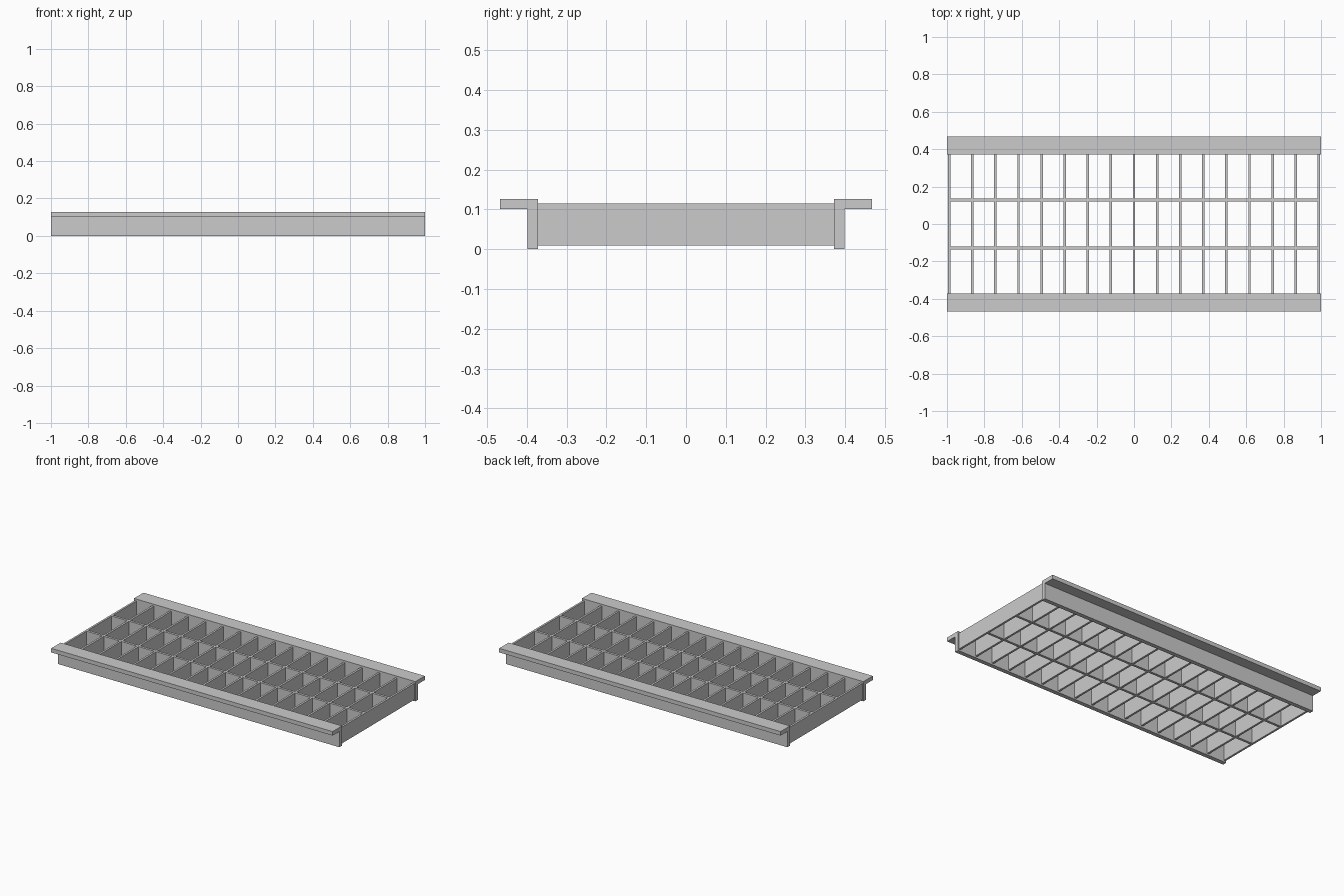
import bpy, bmesh

if "Cube" in bpy.data.objects:
    bpy.data.objects.remove(bpy.data.objects["Cube"])

BAR_Z0, BAR_Z1 = 0.01, 0.115
INNER = 0.372          # inner face of the side rails
PITCH = 0.1235         # spacing of the cross bars
HALF = 8               # bars each side of the centre


def link(name, bm):
    bmesh.ops.recalc_face_normals(bm, faces=bm.faces)
    me = bpy.data.meshes.new(name)
    bm.to_mesh(me)
    bm.free()
    ob = bpy.data.objects.new(name, me)
    bpy.context.collection.objects.link(ob)
    return ob


def box(name, x0, x1, y0, y1, z0, z1):
    bm = bmesh.new()
    bmesh.ops.create_cube(bm, size=1)
    for v in bm.verts:
        v.co.x = x0 + (v.co.x + 0.5) * (x1 - x0)
        v.co.y = y0 + (v.co.y + 0.5) * (y1 - y0)
        v.co.z = z0 + (v.co.z + 0.5) * (z1 - z0)
    return link(name, bm)


def rail(name, side):
    # angle section swept along x
    profile = [(INNER, 0), (0.399, 0), (0.399, 0.101), (0.468, 0.101),
               (0.468, 0.127), (INNER, 0.127)]
    bm = bmesh.new()
    face = bm.faces.new([bm.verts.new((-1, side * y, z)) for y, z in profile])
    ext = bmesh.ops.extrude_face_region(bm, geom=[face], use_keep_orig=True)
    verts = [g for g in ext["geom"] if isinstance(g, bmesh.types.BMVert)]
    bmesh.ops.translate(bm, verts=verts, vec=(2, 0, 0))
    return link(name, bm)


# side rails
rail("back_rail", 1)
rail("front_rail", -1)

# cross bars between the rails
for i in range(-HALF, HALF + 1):
    x = i * PITCH
    box(f"cross_bar_{i + HALF + 1}", x - 0.0065, x + 0.0065,
        -INNER, INNER, BAR_Z0, BAR_Z1)

# long bars running through the cross bars
end = HALF * PITCH
for name, y in (("back_long_bar", 0.127), ("front_long_bar", -0.127)):
    box(name, -end, end, y - 0.008, y + 0.008, BAR_Z0, BAR_Z1)
